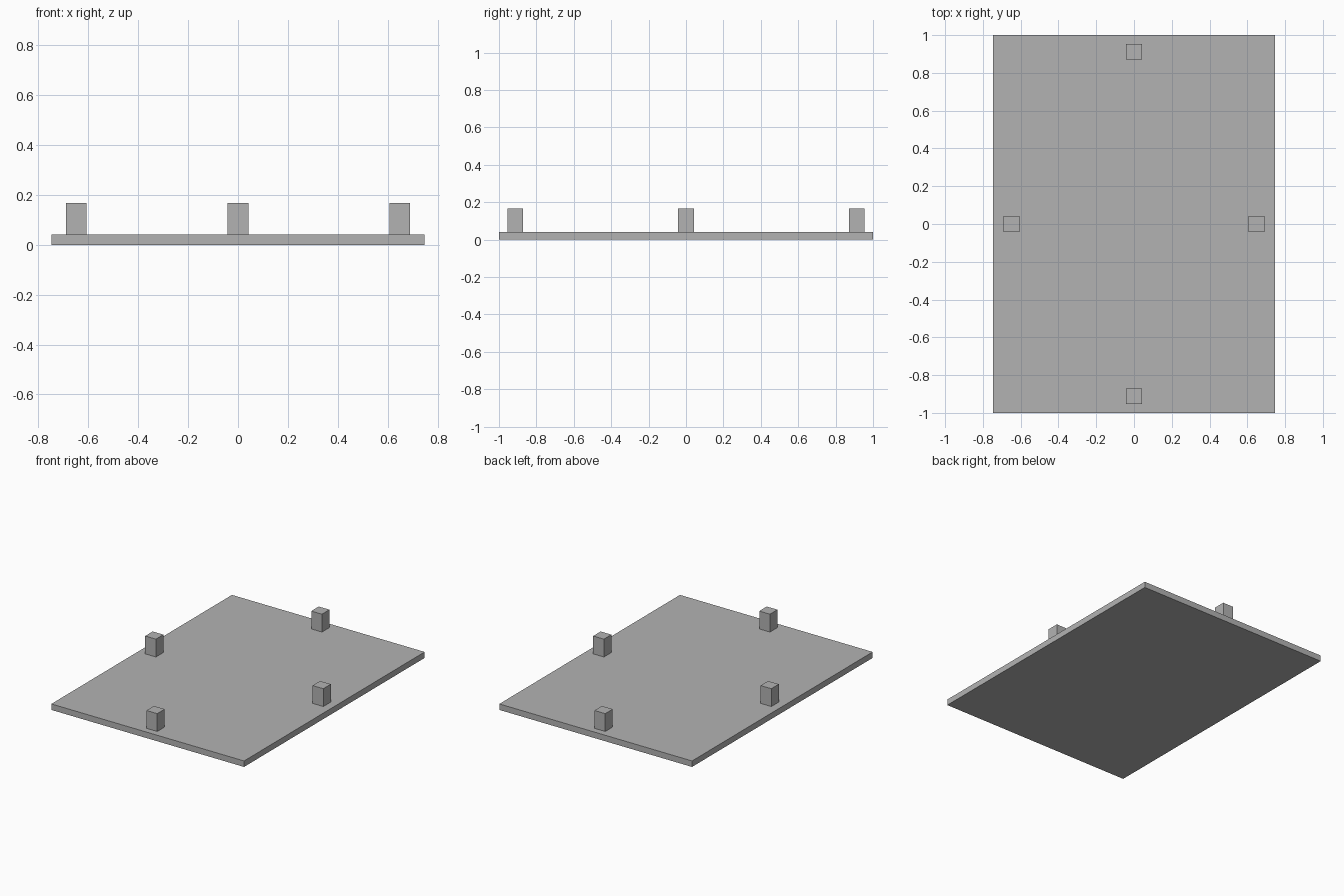
import bpy

if "Cube" in bpy.data.objects:
    bpy.data.objects.remove(bpy.data.objects["Cube"], do_unlink=True)

# Single plain grey finish
grey = bpy.data.materials.new("plain_grey")
grey.use_nodes = True
colour = (0.45, 0.45, 0.45, 1)
grey.diffuse_color = colour
grey.node_tree.nodes["Principled BSDF"].inputs["Base Color"].default_value = colour


def box(name, x, y, bottom, size):
    """Add a box standing on the given height."""
    bpy.ops.mesh.primitive_cube_add(size=1, location=(x, y, bottom + size[2] / 2))
    obj = bpy.context.object
    obj.name = name
    obj.scale = size
    bpy.ops.object.transform_apply(location=False, rotation=False, scale=True)
    obj.data.materials.append(grey)
    return obj


# Flat rectangular base
THICKNESS = 0.042
box("base_plate", 0, 0, 0, (1.494, 2, THICKNESS))

# One upright peg near the middle of each edge
PEG = (0.083, 0.083, 0.125)
for side, x, y in (("left", 0.649, 0), ("right", -0.649, 0),
                   ("front", 0, -0.912), ("back", 0, 0.912)):
    box(side + "_peg", x, y, THICKNESS, PEG)
